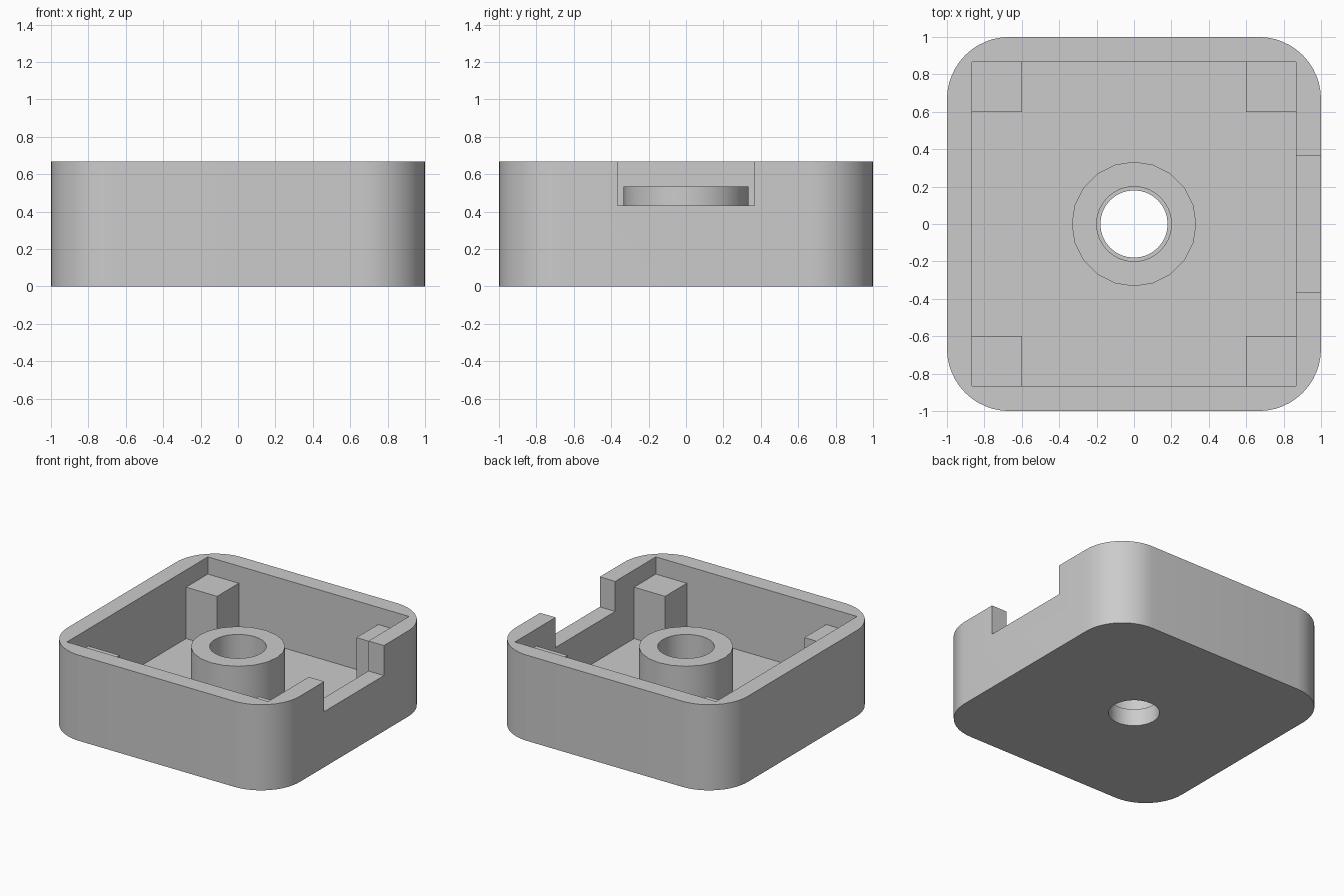
import bpy
import bmesh
from math import radians, pi, cos, sin

cube = bpy.data.objects.get("Cube")
if cube:
    bpy.data.objects.remove(cube, do_unlink=True)

SIZE, HEIGHT = 1.0, 0.667       # half width and full height of the tray
WALL = FLOOR = 0.133
INNER = SIZE - WALL
CORNER = 0.333                  # radius of the outer corners
POST_TOP, POST_SIDE = 0.533, 0.267

grey = bpy.data.materials.new("light_grey")
grey.use_nodes = True
colour = (0.6, 0.6, 0.6, 1)
grey.diffuse_color = colour
grey.node_tree.nodes["Principled BSDF"].inputs["Base Color"].default_value = colour


def prism(name, outline, z0, z1):
    """Extrude a flat counter-clockwise outline from z0 up to z1."""
    bm = bmesh.new()
    base = bm.faces.new([bm.verts.new((x, y, z0)) for x, y in outline])
    top = bmesh.ops.extrude_face_region(bm, geom=[base], use_keep_orig=True)["geom"]
    for v in top:
        if isinstance(v, bmesh.types.BMVert):
            v.co.z = z1
    bmesh.ops.recalc_face_normals(bm, faces=bm.faces)
    mesh = bpy.data.meshes.new(name)
    bm.to_mesh(mesh)
    bm.free()
    mesh.materials.append(grey)
    obj = bpy.data.objects.new(name, mesh)
    bpy.context.collection.objects.link(obj)
    return obj


def rectangle(x0, x1, y0, y1):
    return [(x0, y0), (x1, y0), (x1, y1), (x0, y1)]


def circle(radius, sides):
    return [(radius * cos(2 * pi * i / sides), radius * sin(2 * pi * i / sides))
            for i in range(sides)]


def rounded_square(half, radius, steps):
    points = []
    for quarter, (sx, sy) in enumerate([(1, 1), (-1, 1), (-1, -1), (1, -1)]):
        for i in range(steps + 1):
            a = pi / 2 * (quarter + i / steps)
            points.append((sx * (half - radius) + radius * cos(a),
                           sy * (half - radius) + radius * sin(a)))
    return points


def activate(obj):
    bpy.ops.object.select_all(action="DESELECT")
    obj.select_set(True)
    bpy.context.view_layer.objects.active = obj


def cut(obj, outline, z0, z1):
    """Remove a prism from the object."""
    cutter = prism("cutter", outline, z0, z1)
    cutter.hide_render = True
    mod = obj.modifiers.new("cut", "BOOLEAN")
    mod.operation, mod.solver, mod.object = "DIFFERENCE", "EXACT", cutter
    activate(obj)
    bpy.ops.object.modifier_apply(modifier=mod.name)
    bpy.data.objects.remove(cutter, do_unlink=True)


def smooth(obj):
    activate(obj)
    bpy.ops.object.shade_smooth_by_angle(angle=radians(30))


# Tray: rounded block with a square cavity, a side notch and a floor hole
tray = prism("tray", rounded_square(SIZE, CORNER, 12), 0, HEIGHT)
cut(tray, rectangle(-INNER, INNER, -INNER, INNER), FLOOR, HEIGHT + 0.1)
cut(tray, rectangle(INNER - 0.1, SIZE + 0.1, -0.367, 0.367), 0.433, HEIGHT + 0.1)
cut(tray, circle(0.18, 32), -0.1, FLOOR + 0.1)
smooth(tray)

# Central tube standing on the floor
tube = prism("centre_tube", circle(0.333, 20), FLOOR, POST_TOP)
cut(tube, circle(0.2, 32), FLOOR - 0.1, POST_TOP + 0.1)
smooth(tube)

# Square support post in each inner corner
for sx, side in ((-1, "right"), (1, "left")):
    for sy, end in ((-1, "front"), (1, "back")):
        xs = sorted((sx * INNER, sx * (INNER - POST_SIDE)))
        ys = sorted((sy * INNER, sy * (INNER - POST_SIDE)))
        prism(f"{end}_{side}_post", rectangle(*xs, *ys), FLOOR, POST_TOP)
